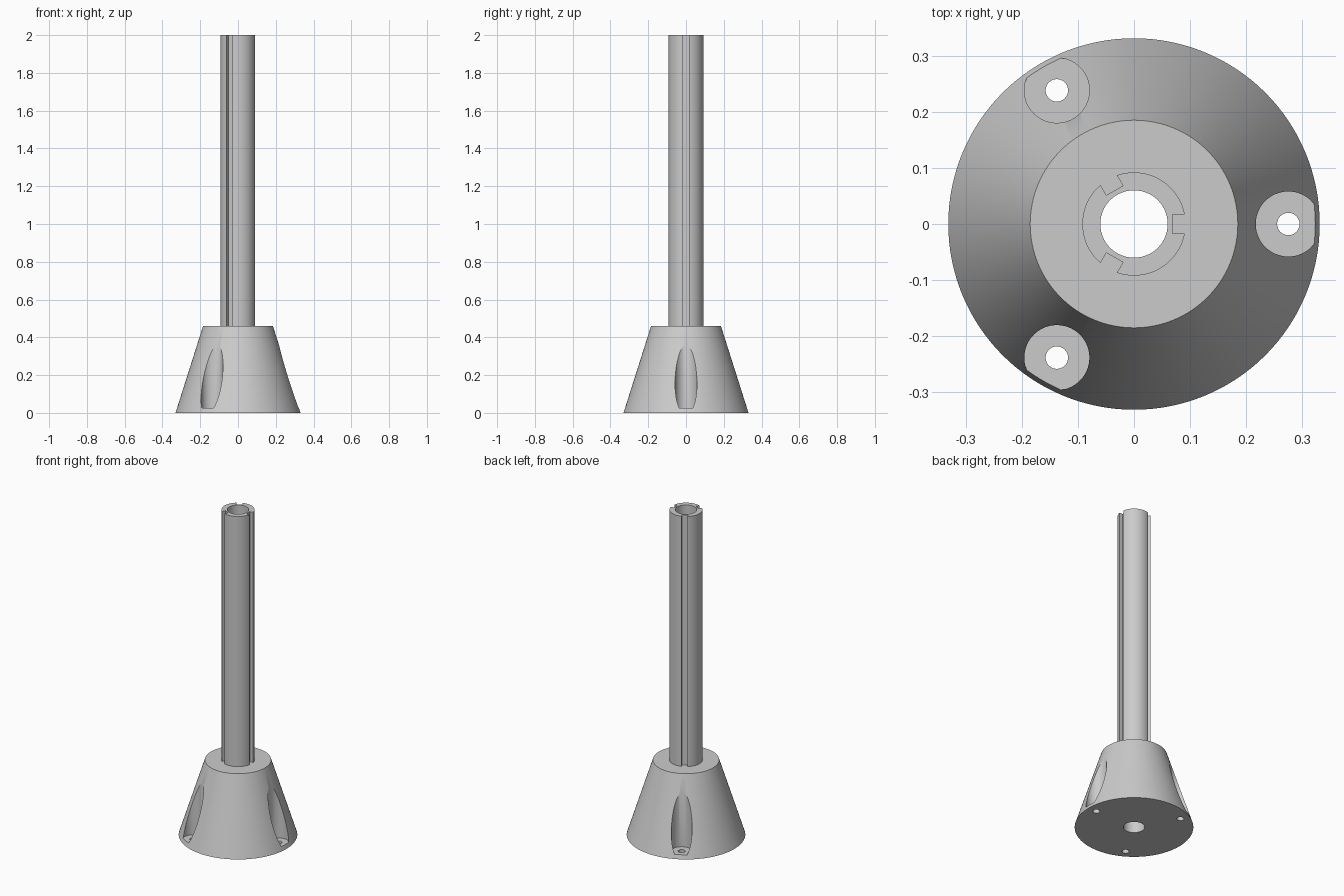
import bpy, bmesh, math
from mathutils import Matrix

if "Cube" in bpy.data.objects:
    bpy.data.objects.remove(bpy.data.objects["Cube"], do_unlink=True)

SEGMENTS = 128
BORE, STEM_R, SHOULDER, TOP = 0.06, 0.092, 0.46, 2.0

grey = bpy.data.materials.new("light grey")
grey.use_nodes = True
colour = (0.6, 0.6, 0.6, 1)
grey.diffuse_color = colour
grey.node_tree.nodes["Principled BSDF"].inputs["Base Color"].default_value = colour


def add_object(name, bm):
    bmesh.ops.recalc_face_normals(bm, faces=bm.faces)
    mesh = bpy.data.meshes.new(name)
    bm.to_mesh(mesh)
    bm.free()
    obj = bpy.data.objects.new(name, mesh)
    mesh.materials.append(grey)
    bpy.context.collection.objects.link(obj)
    return obj


def lathe(name, profile):
    """Revolve a closed (radius, height) loop around z."""
    bm = bmesh.new()
    rings = []
    for i in range(SEGMENTS):
        a = 2 * math.pi * i / SEGMENTS
        rings.append([bm.verts.new((r * math.cos(a), r * math.sin(a), z)) for r, z in profile])
    n = len(profile)
    for i in range(SEGMENTS):
        a, b = rings[i], rings[(i + 1) % SEGMENTS]
        for j in range(n):
            k = (j + 1) % n
            bm.faces.new((a[j], b[j], b[k], a[k]))
    return add_object(name, bm)


def add_cylinder(bm, matrix, radius, z0, z1, segments):
    bmesh.ops.create_cone(bm, cap_ends=True, segments=segments, radius1=radius, radius2=radius,
                          depth=z1 - z0, matrix=matrix @ Matrix.Translation((0, 0, (z0 + z1) / 2)))


def cut(target, bm):
    """Subtract the cutter mesh from the target and discard it."""
    cutter = add_object("cutter", bm)
    cutter.hide_render = True
    mod = target.modifiers.new("cut", 'BOOLEAN')
    mod.operation, mod.solver, mod.object = 'DIFFERENCE', 'EXACT', cutter
    bpy.context.view_layer.objects.active = target
    bpy.ops.object.modifier_apply(modifier=mod.name)
    bpy.data.objects.remove(cutter, do_unlink=True)


turns = [Matrix.Rotation(math.radians(a), 4, 'Z') for a in (0, 120, 240)]

# Tapered base with a central bore
base = lathe("tapered_base", [(BORE, 0), (0.331, 0), (0.185, SHOULDER), (BORE, SHOULDER)])

# Screw recesses, then the narrower holes below them
for radius, z0, z1, segs in ((0.058, 0.025, 0.6, 64), (0.02, -0.1, 0.1, 32)):
    bm = bmesh.new()
    for turn in turns:
        add_cylinder(bm, turn @ Matrix.Translation((0.275, 0, 0)), radius, z0, z1, segs)
    cut(base, bm)

# Hollow stem with three full-length keyways
stem = lathe("slotted_stem", [(BORE, SHOULDER), (STEM_R, SHOULDER), (STEM_R, TOP), (BORE, TOP)])
bm = bmesh.new()
for turn in turns:
    bmesh.ops.create_cube(bm, size=1, matrix=turn @ Matrix.Translation((0.069 + 0.05, 0, 1.2))
                          @ Matrix.Diagonal((0.1, 0.034, 2.0, 1)))
cut(stem, bm)

# Smooth curved walls, crisp rims
for obj in (base, stem):
    bpy.ops.object.select_all(action='DESELECT')
    obj.select_set(True)
    bpy.context.view_layer.objects.active = obj
    bpy.ops.object.shade_smooth_by_angle(angle=math.radians(25))
